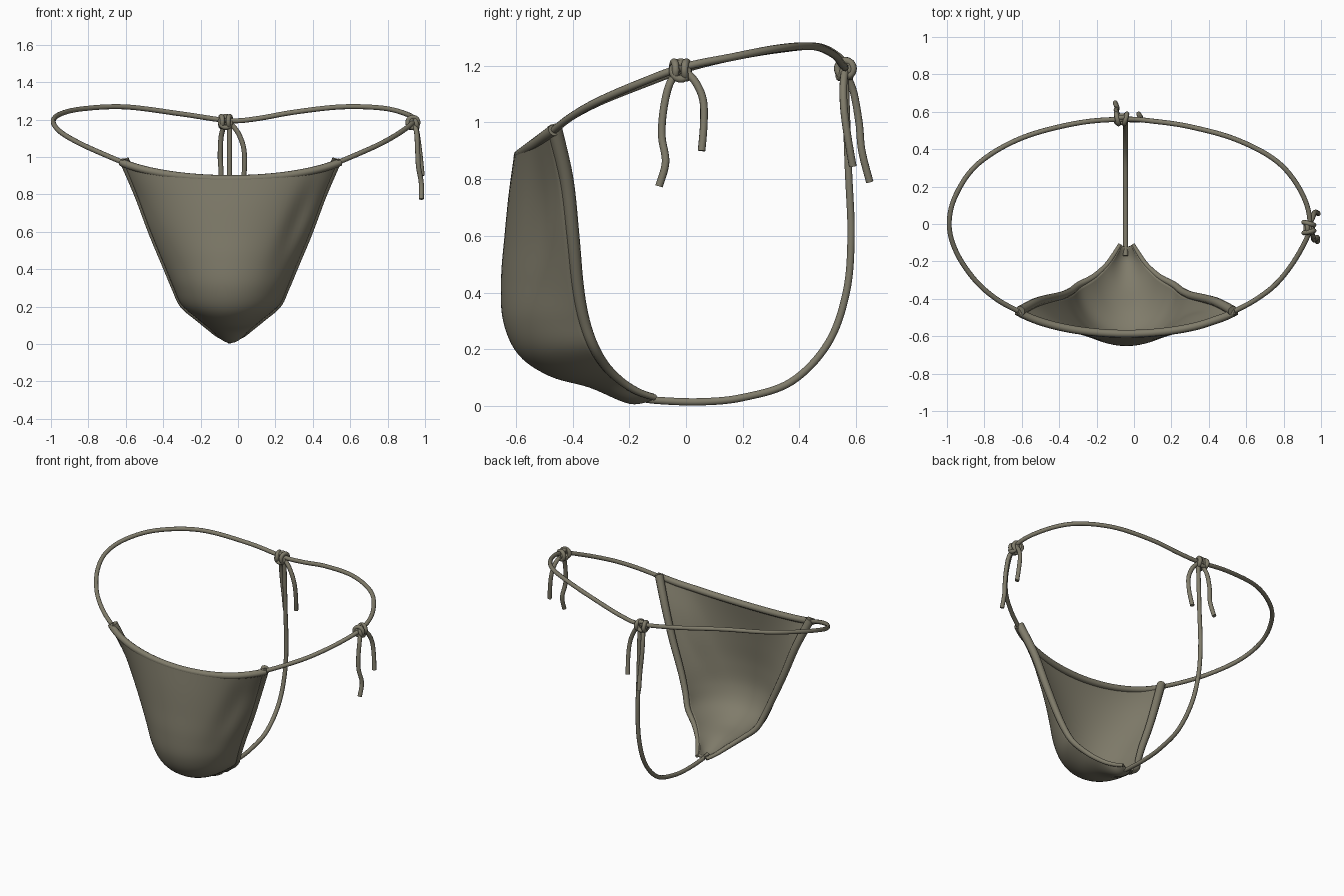
import bpy, math
from mathutils import Vector, Euler

if "Cube" in bpy.data.objects:
    bpy.data.objects.remove(bpy.data.objects["Cube"])

cloth = bpy.data.materials.new("olive_grey_cloth")
cloth.diffuse_color = (0.215, 0.2, 0.145, 1)
cloth.use_nodes = True
cloth.node_tree.nodes["Principled BSDF"].inputs["Base Color"].default_value = cloth.diffuse_color
CX = -0.04  # centre line of the garment


def smooth_path(pts, steps=8, closed=False):
    """Catmull-Rom interpolation of points of any dimension."""
    n, out = len(pts), []
    get = (lambda i: pts[i % n]) if closed else (lambda i: pts[max(0, min(n - 1, i))])
    for i in range(n if closed else n - 1):
        a, b, c, d = get(i - 1), get(i), get(i + 1), get(i + 2)
        for s in range(steps):
            t = s / steps
            out.append([0.5 * (2 * q + (r - p) * t + (2 * p - 5 * q + 4 * r - w) * t * t
                               + (3 * q - p - 3 * r + w) * t ** 3)
                        for p, q, r, w in zip(a, b, c, d)])
    if not closed:
        out.append(list(pts[-1]))
    return out


def cord(name, pts, radius=0.0135, closed=False, smooth=True, taper=None):
    path = smooth_path(pts, 8, closed) if smooth else pts
    cu = bpy.data.curves.new(name, 'CURVE')
    cu.dimensions = '3D'
    cu.bevel_depth = radius
    cu.bevel_resolution = 3
    cu.use_fill_caps = True
    sp = cu.splines.new('POLY')
    sp.points.add(len(path) - 1)
    for i, (p, co) in enumerate(zip(sp.points, path)):
        p.co = (*co, 1)
        if taper:
            p.radius = taper(i / (len(path) - 1))
    sp.use_cyclic_u = closed
    sp.use_smooth = True
    cu.materials.append(cloth)
    ob = bpy.data.objects.new(name, cu)
    bpy.context.collection.objects.link(ob)
    return ob


# Pouch: rows of (centre y, centre z, half width, edge y, edge z, arc angle)
rows = smooth_path([
    (-0.605, 0.895, 0.585, -0.485, 0.985, 1.0), (-0.625, 0.75, 0.505, -0.44, 0.80, 1.1),
    (-0.64, 0.60, 0.43, -0.415, 0.60, 1.2), (-0.652, 0.45, 0.355, -0.395, 0.42, 1.35),
    (-0.645, 0.30, 0.305, -0.37, 0.30, 1.45), (-0.59, 0.18, 0.262, -0.335, 0.21, 1.45),
    (-0.48, 0.105, 0.182, -0.29, 0.14, 1.35), (-0.34, 0.065, 0.115, -0.23, 0.085, 1.2),
    (-0.20, 0.008, 0.072, -0.17, 0.05, 1.1), (-0.12, 0.02, 0.035, -0.11, 0.03, 1.0)], 6)
NU = 40
grid = []
for cy, cz, w, ey, ez, arc in rows:
    line = []
    for j in range(NU + 1):
        a = (2 * j / NU - 1) * arc
        f = (1 - math.cos(a)) / (1 - math.cos(arc))
        x = CX + w * math.sin(a) / math.sin(arc)
        y, z = cy + (ey - cy) * f, cz + (ez - cz) * f
        # soft slanted fold on the right-hand side
        y += 0.022 * math.exp(-((x - 0.33 - 0.4 * (z - 0.7)) / 0.05) ** 2 - ((z - 0.65) / 0.2) ** 2)
        line.append((x, y, z))
    grid.append(line)
verts = [p for line in grid for p in line]
W = NU + 1
faces = [(i * W + j, (i + 1) * W + j, (i + 1) * W + j + 1, i * W + j + 1)
         for i in range(len(grid) - 1) for j in range(NU)]
me = bpy.data.meshes.new("pouch")
me.from_pydata(verts, [], faces)
me.materials.append(cloth)
for p in me.polygons:
    p.use_smooth = True
pouch = bpy.data.objects.new("pouch", me)
bpy.context.collection.objects.link(pouch)
mod = pouch.modifiers.new("thickness", 'SOLIDIFY')
mod.thickness = 0.018
mod.offset = -1

# Rolled hems: one along the top, one down each side
cord("top_hem", [(x, y + 0.018, z - 0.012) for x, y, z in grid[0]], 0.021, smooth=False)
for name, k, s in (("left_hem", 0, 1), ("right_hem", -1, -1)):
    cord(name, [(l[k][0] + s * 0.016 * (1 - i / len(grid)), l[k][1] + 0.02 * (1 - i / len(grid)),
                 l[k][2]) for i, l in enumerate(grid)],
         0.027, smooth=False, taper=lambda t: 1 - 0.6 * t)

# Waist cord, running from one pouch corner round the back to the other
cord("waist_cord", [
    (0.52, -0.475, 0.965), (0.65, -0.405, 1.02), (0.77, -0.31, 1.075), (0.88, -0.16, 1.14),
    (0.94, -0.01, 1.195), (0.90, 0.16, 1.23), (0.77, 0.33, 1.262), (0.55, 0.45, 1.268),
    (0.30, 0.52, 1.24), (0.10, 0.55, 1.205), (-0.05, 0.56, 1.195), (-0.30, 0.54, 1.23),
    (-0.60, 0.46, 1.268), (-0.83, 0.325, 1.258), (-0.95, 0.16, 1.23), (-0.988, 0.0, 1.19),
    (-0.95, -0.15, 1.135), (-0.85, -0.30, 1.075), (-0.73, -0.405, 1.02), (-0.60, -0.475, 0.965)])

# Cord passing underneath and up the back
cord("back_cord", [(-0.045, y, z) for y, z in [
    (-0.17, 0.03), (-0.10, 0.02), (0.05, 0.015), (0.20, 0.03), (0.37, 0.085), (0.50, 0.22),
    (0.565, 0.40), (0.582, 0.60), (0.572, 0.85), (0.56, 1.19)]])


# Knots: wrapped loops of cord
def knot(name, centre, turn):
    wraps = [((-0.022, 0, 0), (0, 90, 12)), ((0.022, 0, 0), (0, 90, -15)),
             ((0, -0.012, -0.005), (70, 35, 0)), ((0, 0.012, 0), (100, -30, 0))]
    for k, (off, rot) in enumerate(wraps):
        e = Euler([math.radians(r) for r in rot]).to_matrix()
        spin = Euler((0, 0, turn)).to_matrix()
        pts = [Vector(centre) + spin @ (Vector(off) + e @ Vector(
            (0.028 * math.cos(t * math.tau / 8), 0.028 * math.sin(t * math.tau / 8), 0)))
            for t in range(8)]
        cord(f"{name}_wrap_{k + 1}", pts, 0.013, True)


knot("side_knot", (0.935, -0.02, 1.185), math.pi / 2)
knot("back_knot", (-0.067, 0.562, 1.19), 0)

# Loose cord ends below the knots
cord("side_tail_long", [(0.94, -0.03, 1.18), (0.955, -0.06, 1.13), (0.96, -0.08, 1.04),
                        (0.965, -0.085, 0.95), (0.98, -0.072, 0.86), (0.98, -0.095, 0.775)])
cord("side_tail_short", [(0.94, 0.0, 1.18), (0.955, 0.035, 1.14), (0.965, 0.06, 1.08),
                         (0.975, 0.063, 1.0), (0.985, 0.055, 0.90)])
cord("back_tail_long", [(-0.07, 0.56, 1.18), (-0.09, 0.59, 1.11), (-0.095, 0.61, 1.0),
                        (-0.09, 0.62, 0.90), (-0.10, 0.648, 0.79)])
cord("back_tail_short", [(-0.04, 0.56, 1.18), (0.0, 0.555, 1.13), (0.03, 0.557, 1.05),
                         (0.035, 0.57, 0.95), (0.025, 0.588, 0.845)])
